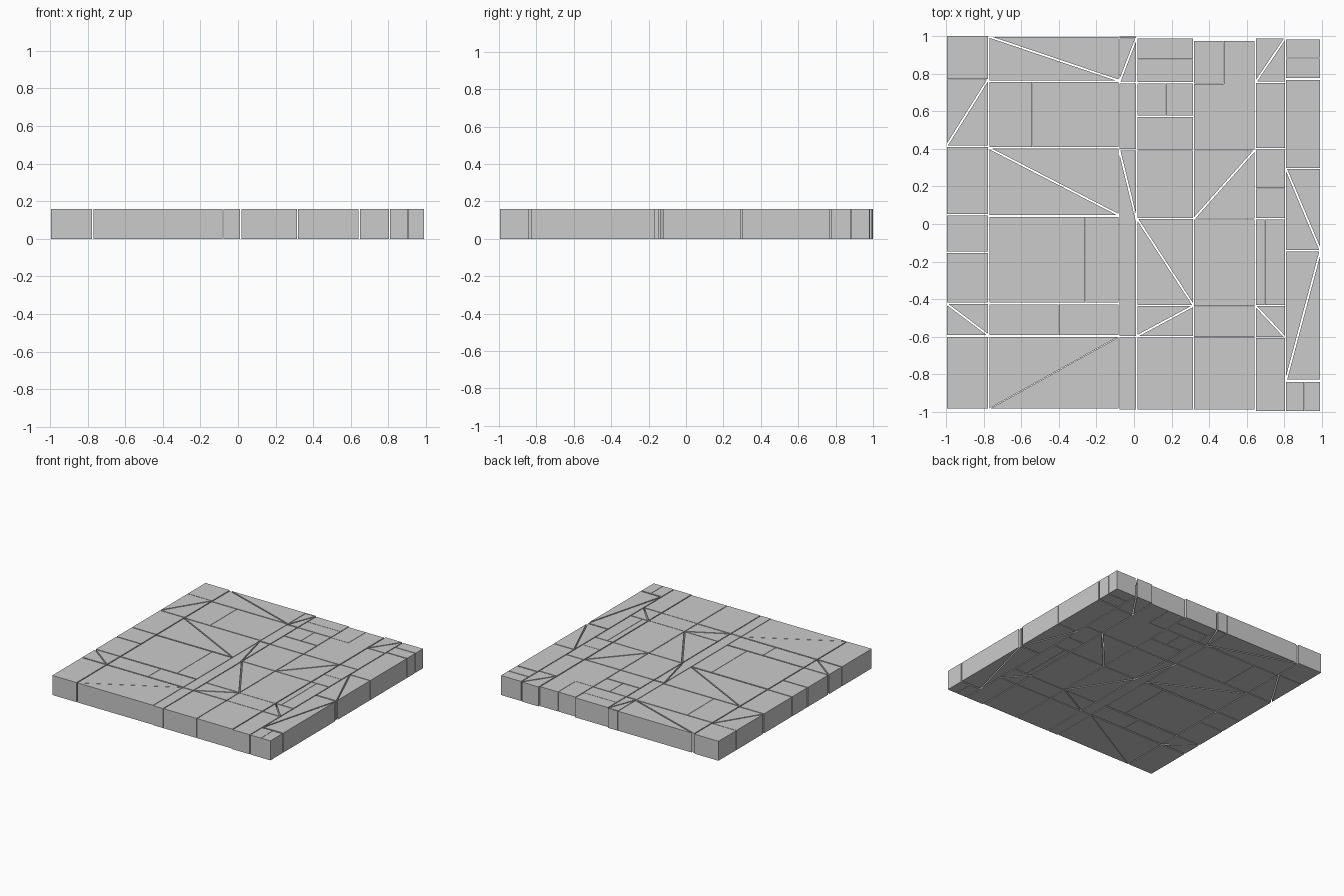
import bpy, bmesh
from mathutils import Vector

if "Cube" in bpy.data.objects:
    bpy.data.objects.remove(bpy.data.objects["Cube"])

H = 0.16        # slab thickness
GAP = 0.010     # open joint along diagonal cuts
HAIR = 0.003    # tight joint along straight cuts


def finish(bm, name):
    """Thicken a flat outline into a stone."""
    res = bmesh.ops.extrude_face_region(bm, geom=bm.faces[:])
    top = [v for v in res["geom"] if isinstance(v, bmesh.types.BMVert)]
    bmesh.ops.translate(bm, verts=top, vec=(0, 0, H))
    bmesh.ops.recalc_face_normals(bm, faces=bm.faces[:])
    mesh = bpy.data.meshes.new(name)
    bm.to_mesh(mesh)
    bm.free()
    bpy.context.collection.objects.link(bpy.data.objects.new(name, mesh))


def outline(pts):
    bm = bmesh.new()
    bm.faces.new([bm.verts.new((x, y, 0)) for x, y in pts])
    return bm


def stone(name, x0, x1, y0, y1, cut=None, gap=None):
    """Rectangular stone, optionally split in two along a line."""
    pts = [(x0, y0), (x1, y0), (x1, y1), (x0, y1)]
    if cut is None:
        finish(outline(pts), name)
        return
    if cut == "/":
        p, q, g = (x0, y0), (x1, y1), GAP
    elif cut == "\\":
        p, q, g = (x0, y1), (x1, y0), GAP
    elif cut[0] == "x":
        p, q, g = (cut[1], y0), (cut[1], y1), HAIR
    elif cut[0] == "y":
        p, q, g = (x0, cut[1]), (x1, cut[1]), HAIR
    else:
        p, q, g = cut[0], cut[1], GAP
    g = gap or g
    d = (Vector(q) - Vector(p)).normalized()
    n = Vector((-d.y, d.x, 0))
    for side, tag in ((1, "_a"), (-1, "_b")):
        bm = outline(pts)
        bmesh.ops.bisect_plane(bm, geom=bm.verts[:] + bm.edges[:] + bm.faces[:],
                               plane_co=Vector((*p, 0)) + n * side * g / 2,
                               plane_no=n * side, clear_inner=True)
        finish(bm, name + tag)


def column(name, x0, x1, rows):
    for i, row in enumerate(rows):
        stone(f"{name}_stone_{i + 1}", x0, x1, *row)


# Columns of paving stones from left to right; rows run back to front
column("left_edge", -0.995, -0.776, [
    (0.772, 1.0), (0.418, 0.768, "/"), (0.053, 0.41), (-0.147, 0.045),
    (-0.417, -0.155), (-0.59, -0.425, "\\"), (-0.982, -0.60)])

column("wide_left", -0.768, -0.082, [
    (0.763, 0.995, "\\"), (0.41, 0.755, ("x", -0.54)), (0.048, 0.402, "\\"),
    (-0.417, 0.037, ("x", -0.26)), (-0.59, -0.427, ("x", -0.40)),
    (-0.982, -0.60, "/", HAIR)])

column("narrow_strip", -0.077, 0.011, [
    (0.988, 0.996), (0.757, 0.985, "/"), (0.40, 0.747),
    (-0.595, 0.39, ((-0.077, 0.39), (0.011, 0.03))), (-0.987, -0.603)])

column("middle", 0.018, 0.314, [
    (0.755, 0.985, ("y", 0.875)), (0.577, 0.748, ("x", 0.168)), (0.397, 0.569),
    (0.033, 0.39), (-0.43, 0.026, "\\"), (-0.595, -0.436, "/"), (-0.987, -0.603)])

# L-shaped stone with the smaller stone in its notch
stone("notch_stone", 0.32, 0.476, 0.748, 0.973)
finish(outline([(0.32, 0.397), (0.64, 0.397), (0.64, 0.973), (0.479, 0.973),
                (0.479, 0.745), (0.32, 0.745)]), "l_shaped_stone")
column("mid_right", 0.32, 0.64, [
    (0.03, 0.39, "/"), (-0.435, 0.025), (-0.60, -0.439), (-0.987, -0.604)])

column("inner_right", 0.648, 0.802, [
    (0.757, 0.985, "/"), (0.403, 0.75), (0.031, 0.397, ("y", 0.19)),
    (-0.43, 0.025, ("x", 0.695)), (-0.60, -0.437, "\\"), (-0.995, -0.607)])

column("right_edge", 0.809, 0.99, [
    (0.885, 0.98), (0.775, 0.879), (0.299, 0.766), (-0.137, 0.292, "\\"),
    (-0.828, -0.147, "/"), (-0.995, -0.84, ("x", 0.905))])
